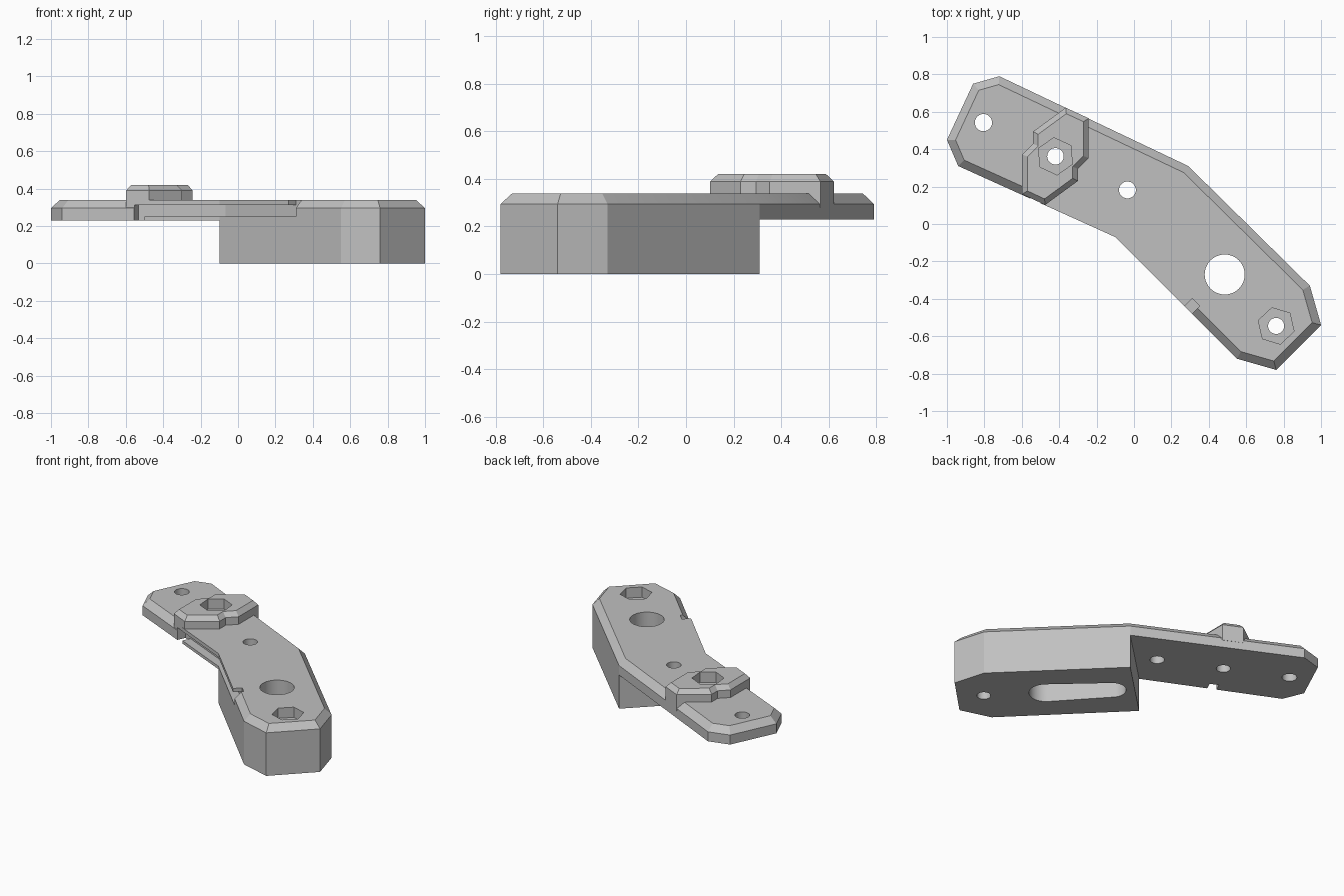
import bpy, bmesh, math
from mathutils import Vector

cube = bpy.data.objects.get("Cube")
if cube:
    bpy.data.objects.remove(cube)

grey = bpy.data.materials.new("light grey plastic")
grey.use_nodes = True
colour = (0.53, 0.53, 0.53, 1)
grey.diffuse_color = colour
grey.node_tree.nodes["Principled BSDF"].inputs["Base Color"].default_value = colour


def inset(points, depth):
    """Offset a counter-clockwise outline inward with mitred corners."""
    pts = [Vector(p) for p in points]
    result = []
    for i, p in enumerate(pts):
        a = (p - pts[i - 1]).normalized()
        b = (pts[(i + 1) % len(pts)] - p).normalized()
        n, m = Vector((-a.y, a.x)), Vector((-b.y, b.x))
        result.append(p + depth * (n + m) / (1 + n.dot(m)))
    return result


def loft(name, rings):
    """Closed solid through rings given as (height, points)."""
    bm = bmesh.new()
    loops = [[bm.verts.new((p[0], p[1], z)) for p in pts] for z, pts in rings]
    for low, high in zip(loops, loops[1:]):
        for i in range(len(low)):
            j = (i + 1) % len(low)
            bm.faces.new((low[i], low[j], high[j], high[i]))
    bm.faces.new(loops[0][::-1])
    bm.faces.new(loops[-1])
    bmesh.ops.remove_doubles(bm, verts=bm.verts, dist=1e-5)
    bmesh.ops.recalc_face_normals(bm, faces=bm.faces)
    mesh = bpy.data.meshes.new(name)
    bm.to_mesh(mesh)
    bm.free()
    mesh.materials.append(grey)
    ob = bpy.data.objects.new(name, mesh)
    bpy.context.collection.objects.link(ob)
    return ob


def prism(name, pts, z0, z1):
    return loft(name, [(z0, pts), (z1, pts)])


def circle(x, y, r, sides=48, turn=0):
    angles = [math.radians(turn) + math.tau * k / sides for k in range(sides)]
    return [(x + r * math.cos(a), y + r * math.sin(a)) for a in angles]


def combine(target, tool, operation):
    mod = target.modifiers.new(tool.name, 'BOOLEAN')
    mod.operation = operation
    mod.solver = 'EXACT'
    mod.object = tool
    bpy.context.view_layer.objects.active = target
    bpy.ops.object.modifier_apply(modifier=mod.name)
    bpy.data.objects.remove(tool)


# Bent plate: chamfered all round except along the cable channel
outline = [(-1, .45), (-.94, .31), (-.555, .136), (-.5, .111), (-.1, -.07),
           (.27, -.44), (.31, -.48), (.55, -.72), (.76, -.78), (1, -.54),
           (.94, -.33), (.29, .31), (-.72, .79), (-.86, .75)]
inner = inset(outline, .042)
base = outline[:4] + outline[3:7] + outline[6:]
top = inner[:4] + outline[3:7] + inner[6:]
body = loft("bent_bracket", [(.23, base), (.295, base), (.338, top)])

# Deep block under the front half
combine(body, prism("deep_block", outline[4:12], 0, .26), 'UNION')

# Raised nut boss, point-symmetric about its hole
cx, cy = -.42, .362
half = [(-.598, .159), (-.475, .102), (-.30, .23), (-.30, .295), (-.242, .352)]
boss = half + [(2 * cx - x, 2 * cy - y) for x, y in half]
combine(body, loft("nut_boss", [(.28, boss), (.39, boss), (.42, inset(boss, .028))]), 'UNION')

# Cable channel along the side, with an exit below and one above
outer, deep = inset(outline, -.03), inset(outline, .058)
for first, last, z0, z1 in [(2, 6, .25, .313), (2, 3, .2, .3), (5, 6, .28, .4)]:
    band = outer[first:last + 1] + deep[first:last + 1][::-1]
    combine(body, prism("channel_cutter", band, z0, z1), 'DIFFERENCE')

# Screw holes and the larger access hole
for x, y, r in [(-.805, .542, .046), (cx, cy, .044), (-.035, .182, .045),
                (.76, -.545, .043), (.485, -.27, .107)]:
    combine(body, prism("hole_cutter", circle(x, y, r), -.1, .6), 'DIFFERENCE')

# Hexagonal nut recesses
for x, y, z, turn in [(cx, cy, .35, 95), (.76, -.545, .268, 43)]:
    combine(body, prism("hex_cutter", circle(x, y, .1, 6, turn), z, .6), 'DIFFERENCE')

# Long tapered pocket in the underside
start = circle(.485, -.27, .107, 48, -135)[:25]
end = circle(.195, .02, .088, 48, 45)[:25]
combine(body, prism("pocket_cutter", start + end, -.1, .23), 'DIFFERENCE')

# Smooth the round holes, keep the flat faces crisp
bpy.ops.object.select_all(action='DESELECT')
body.select_set(True)
bpy.context.view_layer.objects.active = body
bpy.ops.object.shade_smooth_by_angle(angle=math.radians(15))
